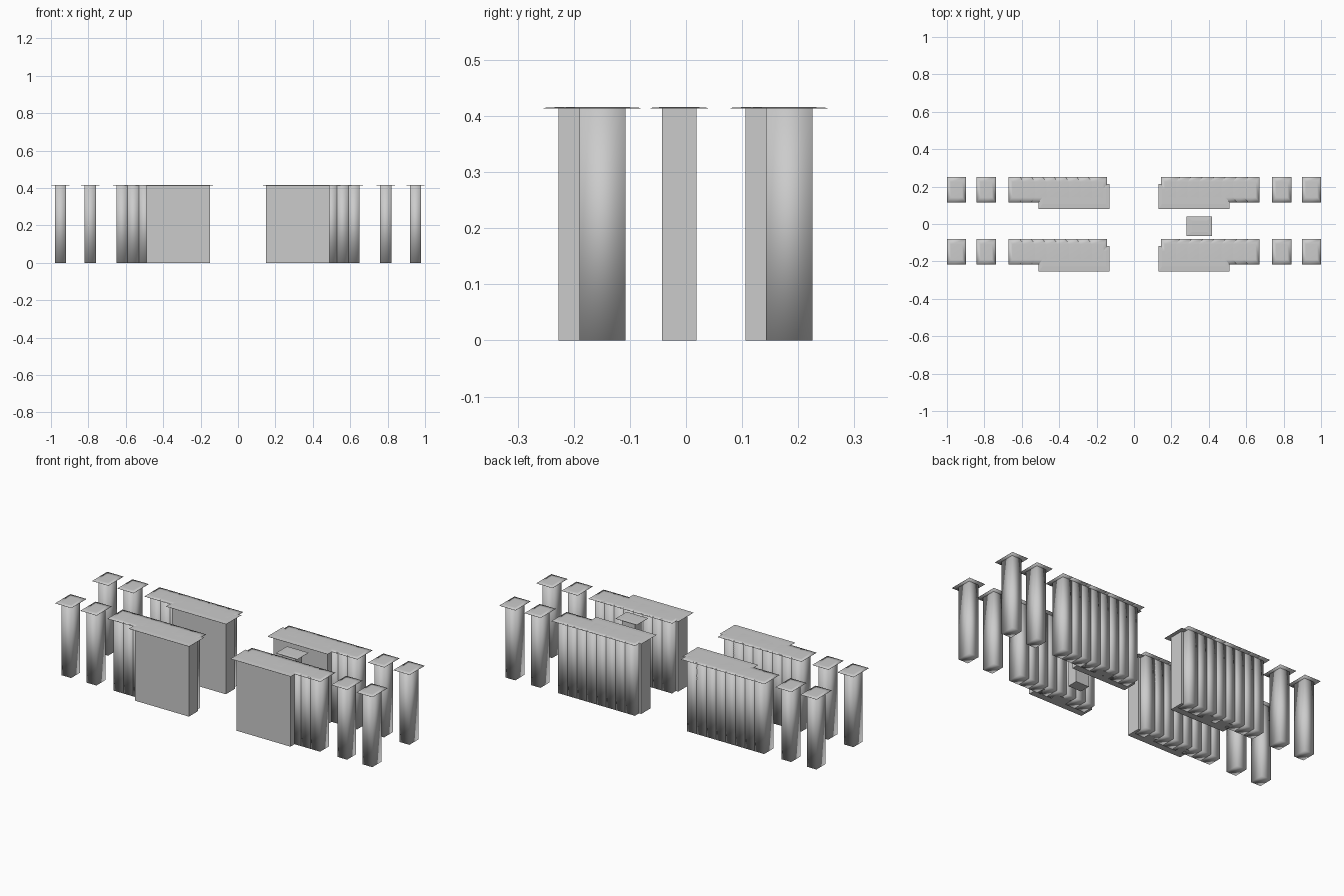
import bpy, bmesh

if "Cube" in bpy.data.objects:
    bpy.data.objects.remove(bpy.data.objects["Cube"])

POST_W, POST_D = 0.061, 0.082   # shaft size
CAP_W, CAP_D = 0.102, 0.136     # flat cap size
H_CAP, H_TOP = 0.4135, 0.416


def rect(bm, w, d, z):
    return [bm.verts.new((sx * w / 2, sy * d / 2, z))
            for sx, sy in ((-1, -1), (1, -1), (1, 1), (-1, 1))]


def bridge(bm, a, b):
    for i in range(4):
        j = (i + 1) % 4
        bm.faces.new((a[i], a[j], b[j], b[i]))


def post_mesh(name, smooth):
    """Square shaft topped by a thin, slightly raised plate."""
    bm = bmesh.new()
    foot, neck = rect(bm, POST_W, POST_D, 0), rect(bm, POST_W, POST_D, H_CAP)
    bm.faces.new(foot[::-1])
    bridge(bm, foot, neck)
    bm.faces.new(neck)
    under, rim = rect(bm, CAP_W, CAP_D, H_CAP), rect(bm, CAP_W, CAP_D, H_CAP + 0.001)
    crown = rect(bm, POST_W, POST_D, H_TOP)
    bm.faces.new(under[::-1])
    bridge(bm, under, rim)
    bridge(bm, rim, crown)
    bm.faces.new(crown)
    for f in bm.faces:
        f.smooth = smooth
    me = bpy.data.meshes.new(name)
    bm.to_mesh(me)
    bm.free()
    return me


smooth_post = post_mesh("smooth_post", True)
flat_post = post_mesh("flat_post", False)


def place(name, mesh, x, y, turn=0.0):
    ob = bpy.data.objects.new(name, mesh)
    ob.location = (x, y, 0)
    ob.rotation_euler.z = turn
    bpy.context.collection.objects.link(ob)


# Two rows, each mirrored left and right
for row, y in (("front", -0.149), ("back", 0.184)):
    for side, s in (("left", -1), ("right", 1)):
        # free-standing outer posts
        for x in (0.79, 0.949):
            place(f"{row}_{side}_outer_post", smooth_post, s * x, y)
        # closely packed wall of posts
        for i in range(8):
            place(f"{row}_{side}_wall_post", smooth_post, s * (0.195 + i * 0.0607), y)
        # second layer standing slightly in front of the wall
        for i in range(6):
            place(f"{row}_{side}_facing_post", flat_post, s * (0.181 + i * 0.0556), y - 0.037)

# Single turned post between the rows
place("centre_post", flat_post, 0.35, -0.012, 1.5707963)
